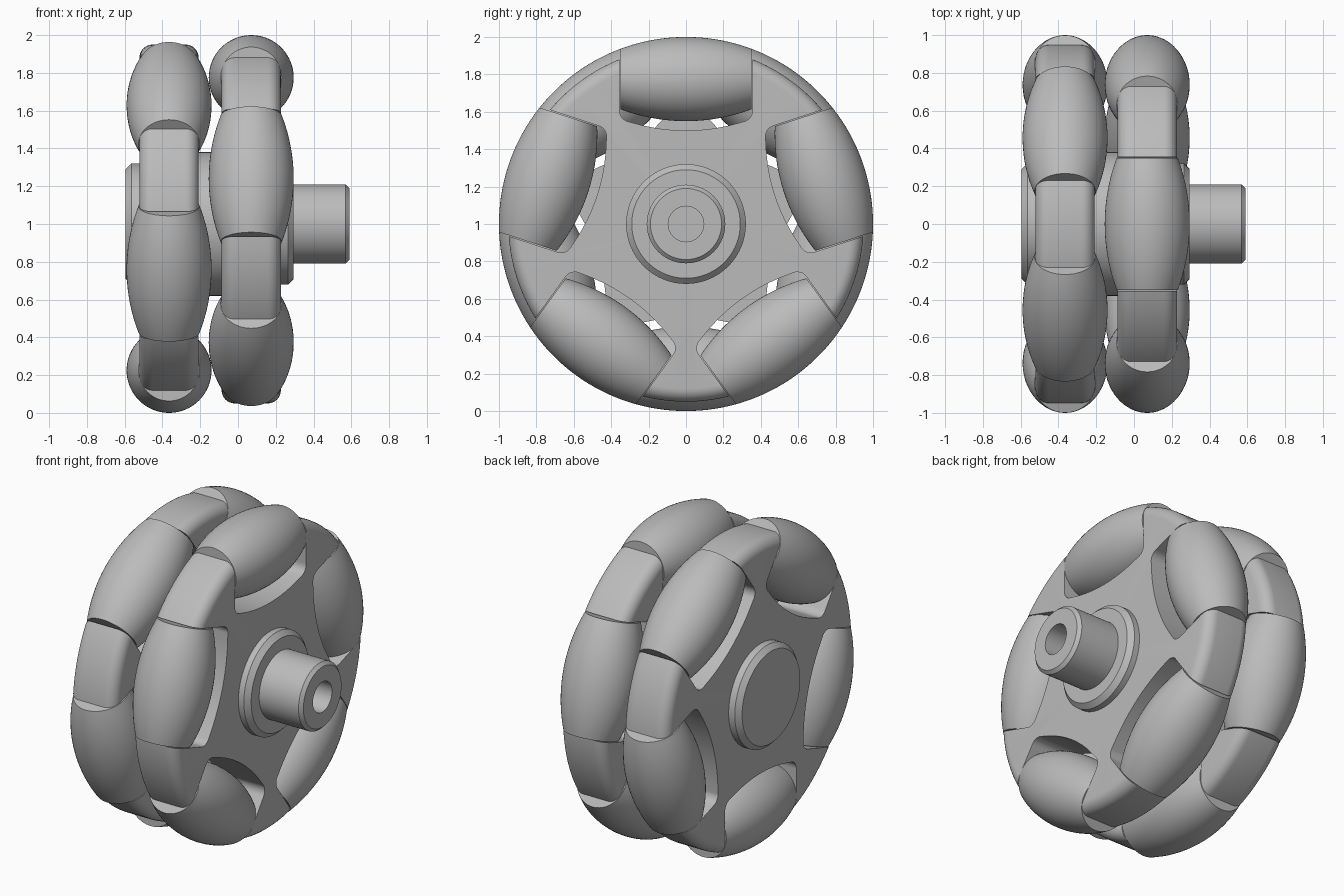
import bpy, bmesh
from math import pi, radians, sin, cos, sqrt
from mathutils import Matrix

if "Cube" in bpy.data.objects:
    bpy.data.objects.remove(bpy.data.objects["Cube"], do_unlink=True)

GREY = (0.5, 0.5, 0.5, 1)
grey = bpy.data.materials.new("plain grey")
grey.use_nodes = True
grey.diffuse_color = GREY
grey.node_tree.nodes["Principled BSDF"].inputs["Base Color"].default_value = GREY

ROLLER_RADIUS = 0.225
ROLLER_ORBIT = 1 - ROLLER_RADIUS
HALF_ROLLER = 0.35
HALF_POCKET = 0.355
HALF_WIDTH = 0.157


def to_object(bm, name):
    bmesh.ops.recalc_face_normals(bm, faces=bm.faces)
    mesh = bpy.data.meshes.new(name)
    bm.to_mesh(mesh)
    bm.free()
    obj = bpy.data.objects.new(name, mesh)
    obj.data.materials.append(grey)
    bpy.context.collection.objects.link(obj)
    return obj


def select_only(obj):
    bpy.ops.object.select_all(action="DESELECT")
    obj.select_set(True)
    bpy.context.view_layer.objects.active = obj


def smooth(obj):
    select_only(obj)
    bpy.ops.object.shade_smooth_by_angle(angle=radians(30))


def lathe(name, profile, steps):
    """Revolve (x, radius) points about the x axis."""
    bm = bmesh.new()
    verts = [bm.verts.new((x, 0, r)) for x, r in profile]
    edges = [bm.edges.new(pair) for pair in zip(verts, verts[1:])]
    bmesh.ops.spin(bm, geom=verts + edges, cent=(0, 0, 0), axis=(1, 0, 0),
                   angle=2 * pi, steps=steps)
    bmesh.ops.remove_doubles(bm, verts=bm.verts, dist=1e-5)
    return to_object(bm, name)


def arc(cx, cy, radius, start, end, steps=8):
    angles = [radians(start + (end - start) * i / steps) for i in range(steps + 1)]
    return [(cx + radius * cos(a), cy + radius * sin(a)) for a in angles]


def pocket_outline():
    """Roller slot in (tangent, radial) coordinates, with rounded inner corners."""
    corner = arc(HALF_POCKET - 0.06, 0.606, 0.06, 0, -75)
    floor = [(t / 50, 1.5 - sqrt(1 - (t / 50) ** 2)) for t in range(14, -1, -1)]
    half = [(HALF_POCKET, 1.2)] + corner + floor
    return half + [(-t, r) for t, r in reversed(half[:-1])]


def pocket_cutter(spins):
    bm = bmesh.new()
    for turn in spins:
        face = bm.faces.new([bm.verts.new((-0.5, t, r)) for t, r in pocket_outline()])
        solid = bmesh.ops.extrude_face_region(bm, geom=[face])["geom"]
        tops = [v for v in solid if isinstance(v, bmesh.types.BMVert)]
        bmesh.ops.translate(bm, verts=tops, vec=(1, 0, 0))
        bmesh.ops.rotate(bm, verts=list({*tops, *face.verts}), cent=(0, 0, 0),
                         matrix=Matrix.Rotation(turn, 3, "X"))
    cutter = to_object(bm, "pocket_cutter")
    cutter.hide_render = True
    return cutter


def wheel(side, x, phase):
    spins = [radians(phase + 72 * i) for i in range(5)]

    # Disc with a rounded rim and five roller pockets
    w, fillet, rim = HALF_WIDTH, 0.07, 0.95
    profile = ([(-w, 0)] + arc(fillet - w, rim - fillet, fillet, 180, 90)
               + arc(w - fillet, rim - fillet, fillet, 90, 0) + [(w, 0)])
    frame = lathe(side + "_frame", profile, 120)
    cutter = pocket_cutter(spins)
    cut = frame.modifiers.new("pockets", "BOOLEAN")
    cut.operation = "DIFFERENCE"
    cut.solver = "EXACT"
    cut.object = cutter
    select_only(frame)
    bpy.ops.object.modifier_apply(modifier=cut.name)
    bpy.data.objects.remove(cutter, do_unlink=True)
    smooth(frame)
    frame.location.x = x

    # Barrel rollers whose outer edge follows the wheel circle
    stations = [HALF_ROLLER * i / 12 for i in range(-12, 13)]
    barrel = ([(-HALF_ROLLER, 0)] + [(t, sqrt(1 - t * t) - ROLLER_ORBIT) for t in stations]
              + [(HALF_ROLLER, 0)])
    for i, turn in enumerate(spins):
        roller = lathe(f"{side}_roller_{i + 1}", barrel, 64)
        smooth(roller)
        roller.matrix_world = (Matrix.Translation((x, 0, 0)) @ Matrix.Rotation(turn, 4, "X")
                               @ Matrix.Translation((0, 0, ROLLER_ORBIT))
                               @ Matrix.Rotation(pi / 2, 4, "Z"))


wheel("left", 0.07, 0)
wheel("right", -0.365, 36)

# Hub: closed cap, spacer between the discs, collar and bored shaft
hub = lathe("hub", [
    (-0.595, 0), (-0.595, 0.29), (-0.565, 0.32), (-0.3, 0.32), (-0.3, 0.38),
    (0, 0.38), (0, 0.32), (0.265, 0.32), (0.295, 0.29), (0.295, 0.21),
    (0.57, 0.21), (0.59, 0.19), (0.59, 0.095), (0.1, 0.095), (0.1, 0)], 96)
smooth(hub)

# Stand the wheel on the ground
for obj in bpy.context.collection.objects:
    if obj.type == "MESH" and obj.data.materials and obj.data.materials[0] == grey:
        obj.matrix_world = Matrix.Translation((0, 0, 1)) @ obj.matrix_basis
